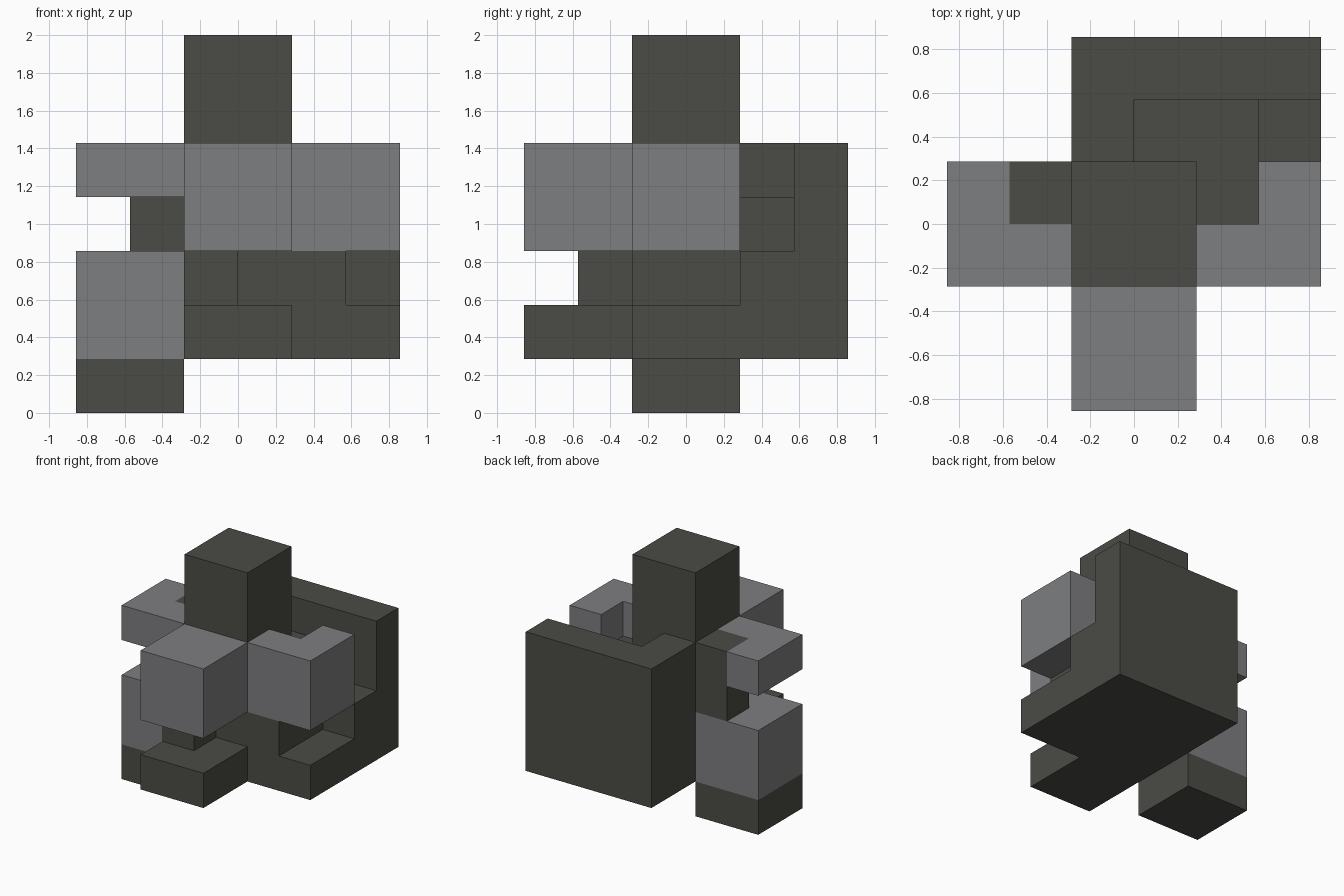
import bpy, bmesh
from itertools import product

if "Cube" in bpy.data.objects:
    bpy.data.objects.remove(bpy.data.objects["Cube"])

U = 2 / 7  # grid unit of the interlocking block puzzle


def material(name, rgb):
    m = bpy.data.materials.new(name)
    m.diffuse_color = (*rgb, 1)
    m.use_nodes = True
    m.node_tree.nodes["Principled BSDF"].inputs["Base Color"].default_value = m.diffuse_color
    return m


DARK = material("dark_olive_grey", (0.070, 0.070, 0.061))
LIGHT = material("mid_grey", (0.208, 0.211, 0.219))


def blocks(name, mat, *boxes):
    """Union of grid boxes (x0, x1, y0, y1, z0, z1) as one closed shell."""
    cells = set()
    for x0, x1, y0, y1, z0, z1 in boxes:
        cells |= set(product(range(x0, x1), range(y0, y1), range(z0, z1)))
    bm = bmesh.new()
    verts = {}

    def vert(p):
        if p not in verts:
            verts[p] = bm.verts.new([c * U for c in p])
        return verts[p]

    for cell in cells:
        for axis, side in product(range(3), (0, 1)):
            near = list(cell)
            near[axis] += 2 * side - 1
            if tuple(near) in cells:
                continue
            b, c = (axis + 1) % 3, (axis + 2) % 3
            loop = []
            for db, dc in ((0, 0), (1, 0), (1, 1), (0, 1)):
                p = list(cell)
                p[axis] += side
                p[b] += db
                p[c] += dc
                loop.append(vert(tuple(p)))
            bm.faces.new(loop if side else loop[::-1])
    # merge flat neighbouring squares
    bmesh.ops.dissolve_limit(bm, angle_limit=0.01, verts=bm.verts[:], edges=bm.edges[:])
    mesh = bpy.data.meshes.new(name)
    bm.to_mesh(mesh)
    bm.free()
    mesh.materials.append(mat)
    obj = bpy.data.objects.new(name, mesh)
    bpy.context.collection.objects.link(obj)


# dark interlocking core
blocks("core", DARK,
       (-1, 1, -1, 1, 1, 7),    # upright column
       (-1, 3, 2, 3, 1, 5),     # back wall
       (-1, 0, 1, 2, 1, 5),     # back wall return
       (-1, 3, 1, 2, 1, 3),     # back ledge
       (0, 2, 1, 2, 3, 4),      # ledge step
       (1, 2, 0, 1, 3, 4),      # step inside right arm
       (1, 3, -1, 1, 1, 2),     # right base
       (1, 2, -1, 1, 2, 3),     # support under right arm
       (-1, 1, -3, -1, 1, 2),   # front base
       (-1, 0, -2, -1, 2, 3),   # support under front arm
       (-2, -1, 0, 1, 3, 5))    # left key

# light arms
blocks("front_arm", LIGHT, (-1, 1, -3, -1, 3, 5))
blocks("right_arm", LIGHT, (1, 3, -1, 0, 3, 5), (2, 3, 0, 1, 3, 5))
blocks("left_arm", LIGHT, (-3, -1, -1, 0, 4, 5), (-3, -2, 0, 1, 4, 5))

# left leg with dark foot
blocks("left_leg", LIGHT, (-3, -1, -1, 1, 1, 3))
blocks("left_foot", DARK, (-3, -1, -1, 1, 0, 1))
